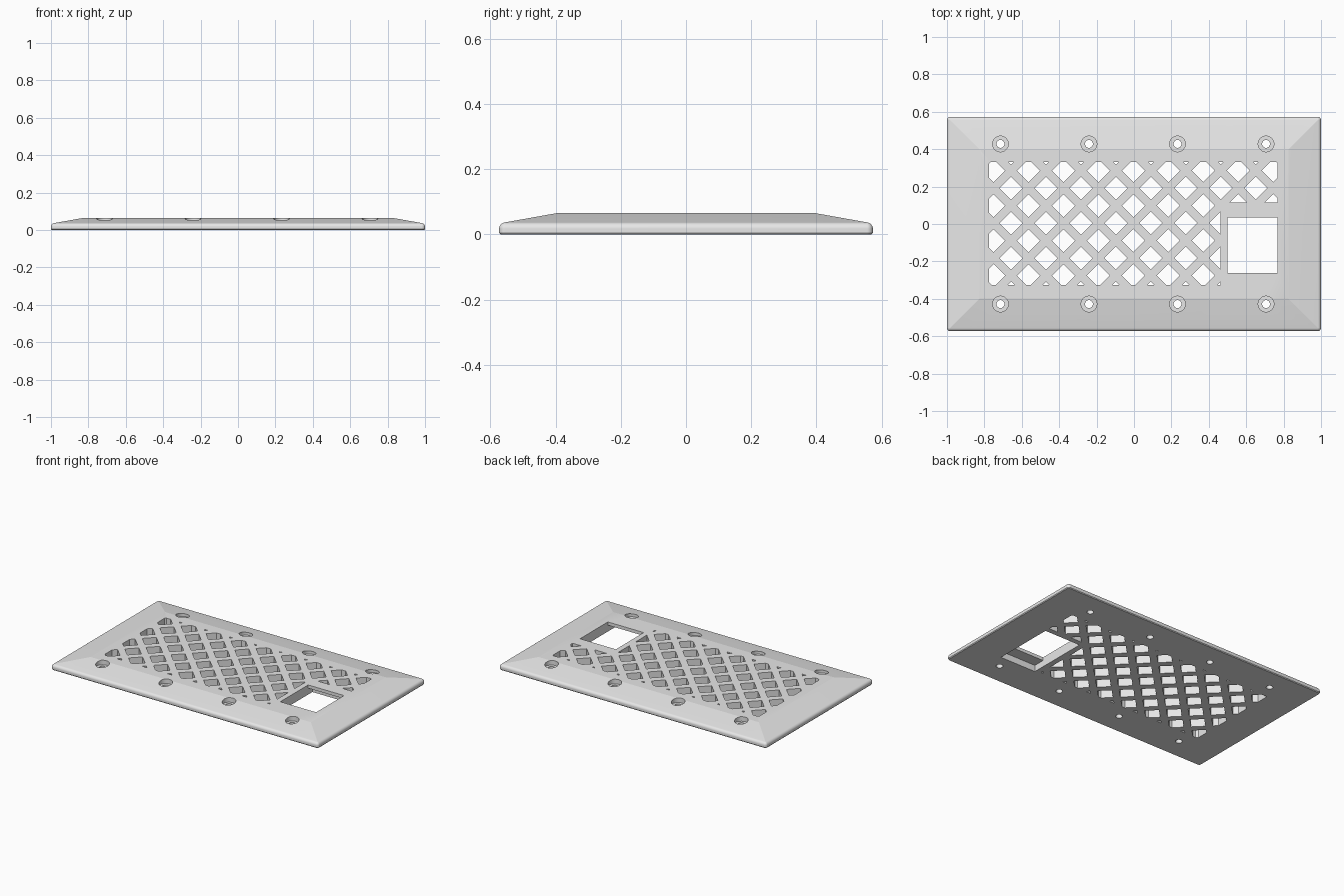
import bpy, bmesh
from math import pi, sin, cos, radians

cube = bpy.data.objects.get("Cube")
if cube:
    bpy.data.objects.remove(cube, do_unlink=True)

HALF_X, HALF_Y, TOP = 1.0, 0.573, 0.065

grey = bpy.data.materials.new("plain grey")
grey.use_nodes = True
grey.diffuse_color = (0.8, 0.8, 0.8, 1)
grey.node_tree.nodes["Principled BSDF"].inputs["Base Color"].default_value = (0.8, 0.8, 0.8, 1)


def add_object(name, bm):
    bmesh.ops.recalc_face_normals(bm, faces=bm.faces)
    mesh = bpy.data.meshes.new(name)
    bm.to_mesh(mesh)
    bm.free()
    mesh.materials.append(grey)
    obj = bpy.data.objects.new(name, mesh)
    bpy.context.collection.objects.link(obj)
    return obj


def loft(bm, rings):
    """Skin a stack of equal-length point rings and cap both ends."""
    loops = [[bm.verts.new(p) for p in ring] for ring in rings]
    n = len(loops[0])
    for a, b in zip(loops, loops[1:]):
        for i in range(n):
            j = (i + 1) % n
            bm.faces.new((a[i], a[j], b[j], b[i]))
    bm.faces.new(loops[0][::-1])
    bm.faces.new(loops[-1])


def rounded_ring(inset, z, steps=12):
    """Rectangle outline with small rounded corners."""
    r = max(0.018 - inset, 0.001)
    cx, cy = HALF_X - inset - r, HALF_Y - inset - r
    points = []
    for k, (sx, sy) in enumerate([(1, 1), (-1, 1), (-1, -1), (1, -1)]):
        for i in range(steps + 1):
            a = (k + i / steps) * pi / 2
            points.append((sx * cx + r * cos(a), sy * cy + r * sin(a), z))
    return points


def prism(bm, outline, z0, z1):
    loft(bm, [[(x, y, z) for x, y in outline] for z in (z0, z1)])


def circle(cx, cy, r, n=48):
    return [(cx + r * cos(2 * pi * i / n), cy + r * sin(2 * pi * i / n)) for i in range(n)]


def box(x0, x1, y0, y1):
    return [(x0, y0), (x1, y0), (x1, y1), (x0, y1)]


def clip(poly, axis, limit, sign):
    """Keep the part of a convex outline where sign * coordinate <= sign * limit."""
    out = []
    for p, q in zip(poly, poly[1:] + poly[:1]):
        dp, dq = sign * (p[axis] - limit), sign * (q[axis] - limit)
        if dp <= 0:
            out.append(p)
        if dp * dq < 0:
            t = dp / (dp - dq)
            out.append((p[0] + t * (q[0] - p[0]), p[1] + t * (q[1] - p[1])))
    return out


# Plate: rounded rim, shallow sloped border, flat top
bm = bmesh.new()
rim = [(0.004, 0.0), (0.0, 0.005)]
for i in range(11):
    a = radians(8 * i)
    rim.append((0.02 - 0.02 * cos(a), 0.017 + 0.02 * sin(a)))
rim.append((0.175, TOP))
loft(bm, [rounded_ring(inset, z) for inset, z in rim])
plate = add_object("vent_plate", bm)

# Diamond lattice openings, leaving a solid corner around the socket
PITCH, REACH = 0.0935, 0.0615
X0, Y0 = -0.003, 0.005
SOLID_X, SOLID_Y = 0.463, 0.115
lattice = bmesh.new()
for row in range(-4, 5):
    for col in range(-9, 10):
        if (row + col) % 2 == 0:
            continue
        cx, cy = X0 + col * PITCH, Y0 + row * PITCH
        poly = [(cx + REACH, cy), (cx, cy + REACH), (cx - REACH, cy), (cx, cy - REACH)]
        limits = [(0, -0.775, -1), (0, 0.768, 1), (1, -0.326, -1), (1, 0.331, 1)]
        if cx > SOLID_X + 0.02:
            limits.append((1, SOLID_Y, -1))
        elif cy < SOLID_Y:
            limits.append((0, SOLID_X, 1))
        for limit in limits:
            poly = clip(poly, *limit)
        if len(poly) > 2:
            prism(lattice, poly, -0.1, 0.2)

# Screw holes with counterbores
holes, bores = bmesh.new(), bmesh.new()
for i in range(4):
    for side in (-1, 1):
        x, y = -0.714 + i * 0.4733, side * 0.428
        prism(holes, circle(x, y, 0.021), -0.1, 0.2)
        prism(bores, circle(x, y, 0.042), 0.034, 0.2)

# Socket opening, taller on the underside
opening, pocket = bmesh.new(), bmesh.new()
prism(opening, box(0.5, 0.768, -0.262, 0.035), -0.1, 0.2)
prism(pocket, box(0.5, 0.768, -0.34, 0.08), -0.1, 0.043)

# Cut every opening out of the plate
bpy.context.view_layer.objects.active = plate
plate.select_set(True)
for name, cut in [("lattice_cutter", lattice), ("screw_hole_cutter", holes),
                  ("counterbore_cutter", bores), ("opening_cutter", opening),
                  ("pocket_cutter", pocket)]:
    cutter = add_object(name, cut)
    cutter.hide_render = True
    mod = plate.modifiers.new(name, "BOOLEAN")
    mod.operation = "DIFFERENCE"
    mod.solver = "EXACT"
    mod.object = cutter
    bpy.ops.object.modifier_apply(modifier=mod.name)
    bpy.data.objects.remove(cutter, do_unlink=True)

bpy.ops.object.shade_smooth_by_angle(angle=radians(9))
